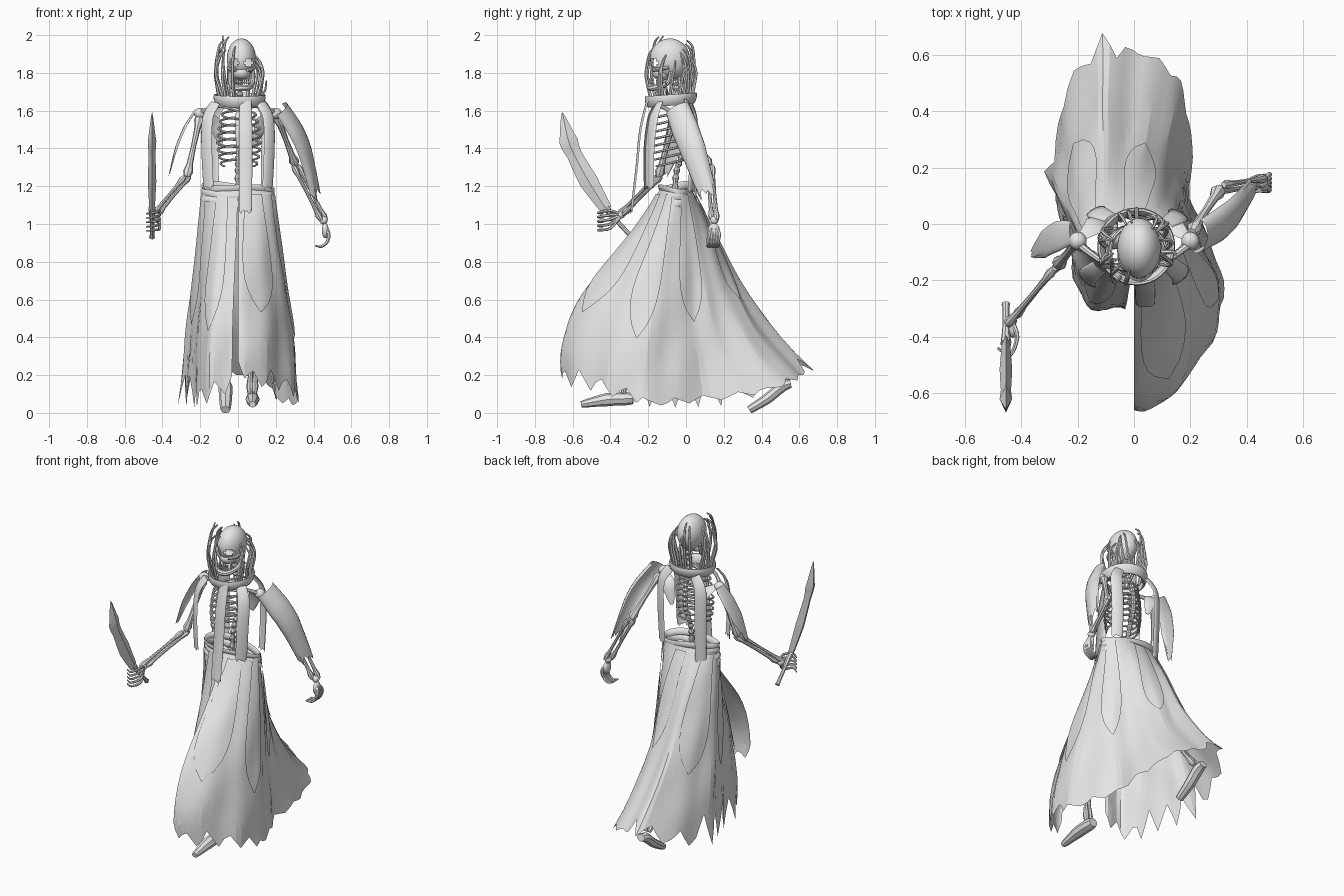
import bpy, bmesh, random
from math import sin, cos, pi, radians
from mathutils import Vector, Matrix

random.seed(4)
if "Cube" in bpy.data.objects:
    bpy.data.objects.remove(bpy.data.objects["Cube"])

GREY = bpy.data.materials.new("plain grey")
GREY.use_nodes = True
GREY.diffuse_color = (.8, .8, .8, 1)
GREY.node_tree.nodes["Principled BSDF"].inputs["Base Color"].default_value = (.8, .8, .8, 1)


def finish(name, bm, angle=35):
    bmesh.ops.recalc_face_normals(bm, faces=bm.faces)
    for face in bm.faces:
        face.smooth = True
    mesh = bpy.data.meshes.new(name)
    bm.to_mesh(mesh)
    bm.free()
    mesh.set_sharp_from_angle(angle=radians(angle))
    mesh.materials.append(GREY)
    obj = bpy.data.objects.new(name, mesh)
    bpy.context.scene.collection.objects.link(obj)


def at(points, t):
    """Point on a smooth path through the given points."""
    n = len(points) - 1
    t = max(0, min(1, t))
    k = min(int(t * n), n - 1)
    f = t * n - k
    a, b, c, d = [Vector(points[max(0, min(n, k + j))]) for j in (-1, 0, 1, 2)]
    return b + (c - a) * f / 2 + (a * 2 - b * 5 + c * 4 - d) * f * f / 2 + (b * 3 - a - c * 3 + d) * f ** 3 / 2


def blend(values, t):
    n = len(values) - 1
    if n == 0:
        return values[0]
    k = min(int(t * n), n - 1)
    return values[k] + (values[k + 1] - values[k]) * (t * n - k)


def tube(bm, points, radii, sides=8, flat=1, side=None, cuts=4, closed=False):
    count = (len(points) - 1) * cuts
    path = [at(points, i / count) for i in range(count + 1)]
    if closed:
        path.pop()
    rings = []
    for i, p in enumerate(path):
        ahead = path[(i + 1) % len(path)] if closed else path[min(i + 1, count)]
        behind = path[i - 1] if closed else path[max(i - 1, 0)]
        along = (ahead - behind).normalized()
        side = Vector(side) if side else along.orthogonal()
        side = (side - along * side.dot(along)).normalized()
        up = along.cross(side)
        r = blend(radii, i / count)
        rings.append([bm.verts.new(p + side * r * cos(2 * pi * j / sides) + up * r * flat * sin(2 * pi * j / sides))
                      for j in range(sides)])
    pairs = list(zip(rings, rings[1:])) + ([(rings[-1], rings[0])] if closed else [])
    for low, high in pairs:
        for j in range(sides):
            k = (j + 1) % sides
            bm.faces.new((low[j], low[k], high[k], high[j]))
    if not closed:
        bm.faces.new(rings[0])
        bm.faces.new(rings[-1])


def bone(bm, a, b, r):
    a, b = Vector(a), Vector(b)
    tube(bm, [a.lerp(b, f) for f in (0, .08, .2, .5, .8, .92, 1)], [r, r * 1.6, r, r * .8, r, r * 1.6, r], cuts=1)


def blob(bm, place, size, u=20, v=12):
    bmesh.ops.create_uvsphere(bm, u_segments=u, v_segments=v, radius=1,
                              matrix=Matrix.Translation(place) @ Matrix.Diagonal((*size, 1)))


def sheet(name, point, nu, nv, angle=35):
    bm = bmesh.new()
    grid = [[bm.verts.new(point(i / nu, j / nv)) for j in range(nv + 1)] for i in range(nu + 1)]
    for i in range(nu):
        for j in range(nv):
            bm.faces.new((grid[i][j], grid[i + 1][j], grid[i + 1][j + 1], grid[i][j + 1]))
    bmesh.ops.remove_doubles(bm, verts=bm.verts, dist=.0002)
    finish(name, bm, angle)


def drape(name, path, out, widths, bow, span, tear):
    """Cloth hanging along a path, arched towards the out direction, torn at its end."""
    def point(u, v):
        a = radians(span) * (2 * u - 1)
        s = v * (1 - tear * (1 + sin(u * 31) * cos(u * 17)))
        along = (at(path, s + .02) - at(path, s - .02)).normalized()
        face = Vector(out)
        face = (face - along * face.dot(along)).normalized()
        w = blend(widths, v)
        return at(path, s) + along.cross(face) * w * sin(a) + face * w * bow * cos(a)
    sheet(name, point, 12, 12)


# Torn long skirt, striding: left side swept forward, right side swept back
HEM = [(0, -.65, .2), (.12, -.62, .14), (.24, -.47, .11), (.32, -.3, .06), (.29, -.12, .04), (.21, .1, .06),
       (.2, .35, .09), (.15, .54, .15), (.02, .61, .19), (-.12, .67, .22), (-.25, .45, .11), (-.31, .2, .04),
       (-.26, .03, .03), (-.22, -.15, .03), (-.16, -.29, .05), (-.03, -.3, .12)]
TEARS = [random.uniform(.05, .17) * (.2 if 4 < i < 12 else 1) for i in range(21)]


def skirt_point(t, s, lift=0):
    a = 2 * pi * t - pi / 2
    out = Vector((cos(a), sin(a), 0))
    waist = Vector((.185 * cos(a), -.055 + .085 * sin(a), 1.18))
    hem = at(HEM, t)
    hollow = .3 * max(0, cos(a)) * max(0, sin(a))
    f = s + (.1 - .33 * sin(a) - hollow) * s * sin(pi * s)
    p = waist.lerp(hem, f)
    p.z = waist.z + (hem.z - waist.z) * s
    fold = .007 * s * sin(t * 88) + .006 * sin(t * 50 + s * 14) * s
    return p + out * (fold + lift)


def torn_skirt(u, v):
    k = u * len(TEARS)
    return skirt_point(u, v * (1 - abs(k % 1 - .5) * 2 * TEARS[int(k) % len(TEARS)]))


sheet("skirt", torn_skirt, 84, 12, 12)


def flap(t, wide, length):
    def point(u, v):
        taper = (.6 + .4 * v) * (1 - v ** 5) + .02
        return skirt_point(t + (u - .5) * wide * taper, .02 + v * length, .01)
    sheet("skirt_flap", point, 8, 12)


for t, wide, length in ((.07, .13, .6), (.2, .09, .68), (.33, .1, .6), (.5, .1, .55),
                        (.66, .12, .62), (.8, .1, .6), (.93, .09, .64)):
    flap(t, wide, length)

# Rolled waistband
bm = bmesh.new()
for z, grow in ((1.185, 0), (1.15, .002), (1.115, .004)):
    loop = [((.185 + grow) * cos(a), -.055 + (.083 + grow) * sin(a), z + .012 * sin(a * 2 + z * 40) - .014 * cos(a))
            for a in (2 * pi * i / 32 for i in range(33))]
    tube(bm, loop, [.021], flat=.35, side=(0, 0, 1), cuts=1, closed=True)
finish("waistband", bm)

# Skull with open eye sockets, jaw and teeth
bm = bmesh.new()
blob(bm, (.018, -.085, 1.875), (.077, .106, .107), 40, 24)
sockets = [f for f in bm.faces for s in (-1, 1)
           if f.calc_center_median().y < -.13
           and ((f.calc_center_median().x - .018 - s * .036) / .024) ** 2
           + ((f.calc_center_median().z - 1.855) / .017) ** 2 < 1]
bmesh.ops.delete(bm, geom=sockets, context="FACES")
blob(bm, (.018, -.125, 1.8), (.05, .055, .04))
for s in (-1, 1):
    tube(bm, [(.018 + s * .068, -.09, 1.83), (.018 + s * .062, -.14, 1.82), (.018 + s * .03, -.172, 1.815)], [.01])
    for i in range(4):
        for z in (1.765, 1.748):
            blob(bm, (.018 + s * (.006 + .011 * i), -.19 + .004 * i * i, z), (.005, .006, .009), 8, 6)
jaw = [(.018 + x, y, z) for x, y, z in ((-.062, -.08, 1.81), (-.058, -.1, 1.745), (-.035, -.168, 1.722),
       (0, -.188, 1.72), (.035, -.168, 1.722), (.058, -.1, 1.745), (.062, -.08, 1.81))]
tube(bm, jaw, [.01, .013, .016, .018, .016, .013, .01])
finish("skull", bm)

# Collar with upright tendrils caging the head
MID = Vector((.008, -.08, 1.66))


def collar_point(u, v):
    a, b = 2 * pi * u, 2 * pi * v
    r = .124 + .012 * cos(b) + .008 * sin(b)
    return MID + Vector((r * cos(a), r * sin(a), -.004 + .031 * sin(b) + .01 * sin(a)))


sheet("collar", collar_point, 36, 10)
bm = bmesh.new()
for i in range(17):
    a = radians(-36 + i * 17.8 + random.uniform(-6, 6))
    top = 1.83 + random.uniform(0, .09) - .05 * cos(a)
    wide = random.uniform(.95, 1.08)
    ring = ((.108, 1.66), (.12 * wide, 1.73), (.13 * wide, 1.8), (.118, top), (.085, top + .04))
    sway = random.uniform(-.4, .4) * (i < 15)
    tube(bm, [MID + Vector((r * cos(a + sway * k / 4), r * sin(a + sway * k / 4), z - MID.z))
              for k, (r, z) in enumerate(ring)], [.009, .009, .008, .007, .004], sides=6)
tube(bm, [(-.05, -.19, 1.67), (-.07, -.205, 1.78), (-.08, -.18, 1.9), (-.08, -.12, 1.996)], [.008, .004], sides=6)
tube(bm, [(.1, -.1, 1.68), (.14, -.1, 1.7), (.15, -.11, 1.76)], [.008, .004], sides=6)
finish("head_tendrils", bm)

# Spine, ribs, breastbone, shoulders and pelvis
bm = bmesh.new()
spine = [(.01, -.06, 1.78), (.01, -.04, 1.66), (.005, -.005, 1.55), (.005, .0, 1.42), (0, -.05, 1.28), (0, -.06, 1.1)]
tube(bm, [at(spine, i / 44) for i in range(45)], [.019 if i % 2 else .011 for i in range(45)], cuts=1)
tube(bm, [(.005, -.165, 1.6), (.005, -.195, 1.5), (.005, -.19, 1.4)], [.016, .02, .012], flat=.4, side=(1, 0, 0))
for i in range(8):
    z, w = 1.6 - i * .037, .07 + .045 * sin((i + 1.5) / 8 * pi * .75)
    reach = pi - max(0, i - 4) * .3
    for s in (-1, 1):
        half = [(.005 + s * w * sin(a), -.1 + .095 * cos(a), z - .022 * (1 - cos(a)))
                for a in (reach * k / 14 for k in range(15))]
        tube(bm, half, [.007, .007, .005], sides=6, cuts=1)
for s in (-1, 1):
    tube(bm, [(.005, -.165, 1.6), (s * .1, -.14, 1.625), (s * .2, -.07, 1.59)], [.012, .01, .014])
    tube(bm, [(s * .19, -.05, 1.59), (s * .13, .0, 1.54), (s * .09, .015, 1.42)], [.012, .045, .01],
         flat=.2, side=(1, 0, 0))
    blob(bm, (s * .2, -.06, 1.585), (.032, .032, .03))
    blob(bm, (s * .07, -.05, 1.1), (.06, .04, .07))
finish("ribcage", bm)

# Arms: one upper bone, paired forearm bones, curled fingers
bm = bmesh.new()
for shoulder, elbow, wrist in (((.205, -.03, 1.575), (.305, .125, 1.31), (.453, .15, 1.02)),
                               ((-.2, -.06, 1.575), (-.27, -.145, 1.25), (-.438, -.345, 1.05))):
    bone(bm, shoulder, elbow, .017)
    for shift in (-.013, .013):
        off = Vector((shift, shift, 0))
        bone(bm, Vector(elbow) + off, Vector(wrist) + off, .011)
    blob(bm, wrist, (.022, .022, .022))
finish("arms", bm)
bm = bmesh.new()
blob(bm, (.462, .147, .965), (.018, .032, .04))
blob(bm, (-.43, -.375, 1.035), (.014, .03, .03))
for i in range(5):
    y, z = .118 + .013 * i, 1.07 - .023 * i
    tube(bm, [(.455, .15, 1.0), (.48, y + .005, .95), (.472, y, .905), (.44, y, .88), (.41, y - .01, .885)],
         [.01, .01, .009, .007, .004], 6)
    tube(bm, [(-.435, -.345, 1.05), (-.415, -.4, z), (-.44, -.465, z - .01), (-.485, -.44, z - .015)],
         [.009, .008, .007, .004], 6)
finish("hands", bm)

# Legs and boots
bm = bmesh.new()
for hip, knee, ankle in (((.08, -.06, 1.05), (.09, -.34, .6), (.075, -.33, .1)),
                         ((-.08, -.05, 1.05), (-.07, .14, .62), (-.065, .49, .17))):
    bone(bm, hip, knee, .022)
    for shift in (-.013, .013):
        off = Vector((shift, 0, 0))
        bone(bm, Vector(knee) + off, Vector(ankle) + off, .012)
finish("legs", bm)
bm = bmesh.new()
tube(bm, [(.077, -.28, .075), (.077, -.32, .075), (.077, -.42, .07), (.077, -.555, .045)],
     [.03, .037, .037, .018], flat=.95, side=(1, 0, 0))
tube(bm, [(-.066, .555, .155), (-.066, .51, .14), (-.066, .43, .075), (-.066, .335, .016)],
     [.028, .037, .035, .026], flat=.8, side=(1, 0, 0))
finish("boots", bm)

# Curved sword in the right hand
bm = bmesh.new()
SX = -.455
tube(bm, [(SX, -.42, 1.075), (SX, -.515, 1.225), (SX, -.59, 1.365), (SX, -.622, 1.44), (SX, -.655, 1.59)],
     [.03, .05, .04, .05, .002], sides=4, flat=.45, side=(0, 1, .6))
tube(bm, [(SX, -.285, .93), (SX, -.3, .945), (SX, -.36, 1.01), (SX, -.425, 1.085)], [.016, .012, .012, .02])
finish("sword", bm, 25)

# Cloth strips hanging from the collar, and torn sleeves
for path, out in (([(.04, -.195, 1.67), (.04, -.235, 1.5), (.04, -.255, 1.3), (.04, -.285, 1.05)], (0, -1, 0)),
                  ([(-.12, -.15, 1.64), (-.16, -.18, 1.56), (-.165, -.2, 1.4), (-.155, -.2, 1.18)], (-.8, -1, 0)),
                  ([(.12, -.14, 1.64), (.16, -.17, 1.56), (.165, -.19, 1.4), (.155, -.19, 1.18)], (.8, -1, 0)),
                  ([(.11, .0, 1.65), (.155, .025, 1.57), (.155, .035, 1.4), (.15, .025, 1.16)], (.5, 1, 0)),
                  ([(-.08, .02, 1.65), (-.13, .04, 1.57), (-.135, .045, 1.4), (-.13, .035, 1.1)], (-.5, 1, 0))):
    drape("cloth_strip", path, out, [.03, .036, .036, .034], .35, 90, .03)
drape("left_sleeve", [(.225, -.045, 1.61), (.3, .0, 1.49), (.35, .045, 1.37), (.41, .125, 1.13)],
      (1, -.4, .3), [.066, .074, .07, .05], .6, 100, .06)
drape("right_sleeve", [(-.22, -.03, 1.6), (-.275, -.045, 1.51), (-.325, -.075, 1.39), (-.365, -.11, 1.25)],
      (-1, .0, .5), [.04, .055, .05, .015], .25, 90, .05)
